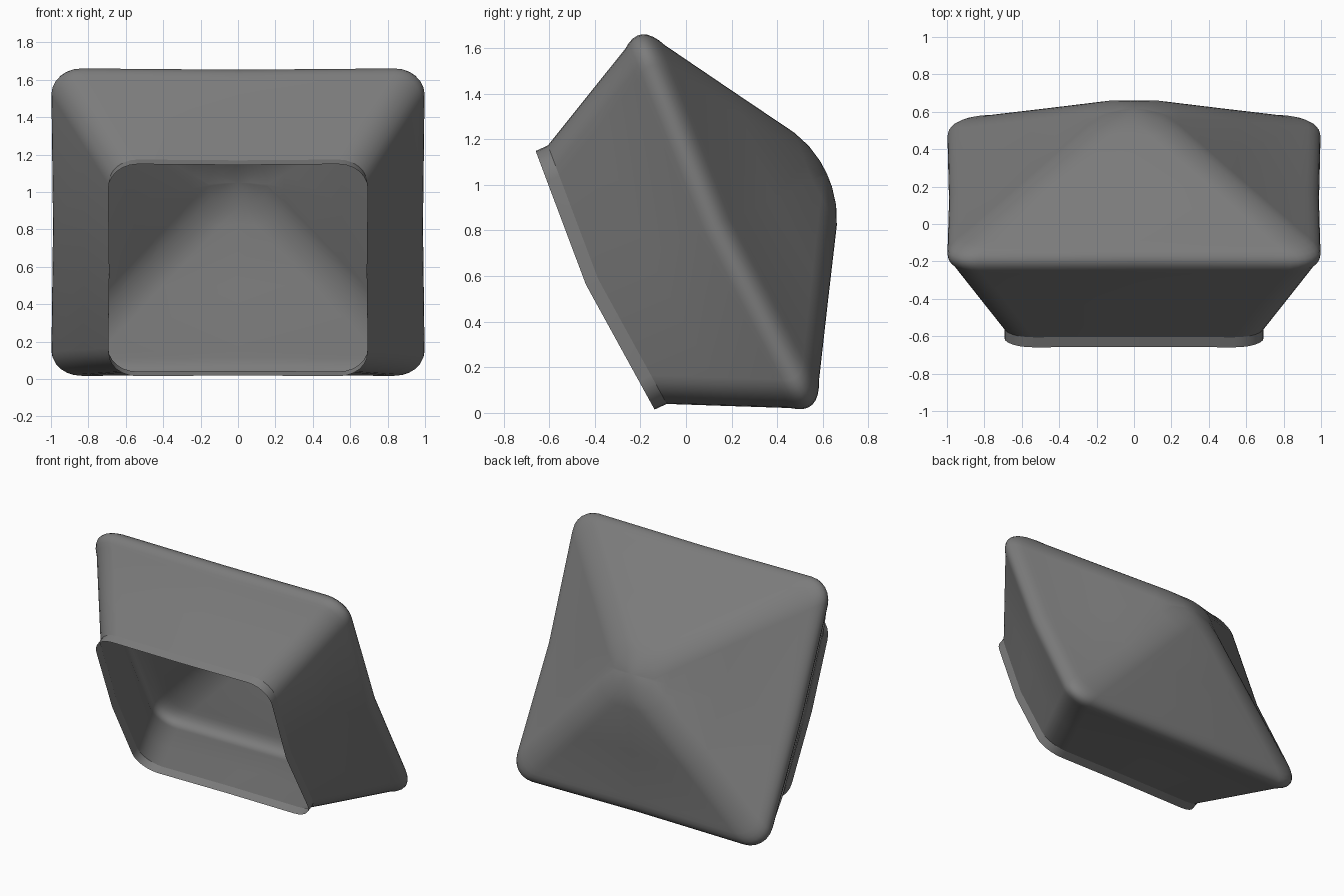
import bpy, bmesh, math
from mathutils import Vector

cube = bpy.data.objects.get("Cube")
if cube:
    bpy.data.objects.remove(cube)

grey = bpy.data.materials.new("mid grey")
grey.use_nodes = True
colour = (0.2, 0.2, 0.2, 1)
grey.diffuse_color = colour
grey.node_tree.nodes["Principled BSDF"].inputs["Base Color"].default_value = colour

# Tilted frame: "up" runs along the opening, "back" runs away from it
TILT = math.radians(24.7)
UP = Vector((0, -math.sin(TILT), math.cos(TILT)))
BACK = Vector((0, math.cos(TILT), math.sin(TILT)))
CENTRE, HEIGHT, BULGE, PINCH, ARC = 0.695, 0.9, 0.045, 0.01, 6


def place(x, v, depth):
    return Vector((x, 0, 0)) + UP * (CENTRE + v) + BACK * depth


def section(size, depth):
    """Rounded rectangle with a middle point on each side, bowed on left and right."""
    radius = min(size * 0.95, 0.16)
    flat = size - radius
    points = []
    for quarter in range(4):
        mid = quarter * math.pi / 2
        points.append((size * math.cos(mid), size * math.sin(mid)))
        corner = mid + math.pi / 4
        cx = math.copysign(flat, math.cos(corner))
        cy = math.copysign(flat, math.sin(corner))
        for i in range(ARC + 1):
            a = mid + i / ARC * math.pi / 2
            points.append((cx + radius * math.cos(a), cy + radius * math.sin(a)))
    ring = []
    for x, y in points:
        tx, ty = abs(x) / size, abs(y) / size
        bow = BULGE * min(1, size / 0.7) * (1 - ty)
        x *= 1 - PINCH * (1 - ty)
        y *= HEIGHT * (1 - PINCH * (1 - tx))
        ring.append(place(x, y, depth - bow))
    return ring


def loft(name, profile, tip=None):
    bm = bmesh.new()
    rings = [[bm.verts.new(p) for p in section(*step)] for step in profile]
    count = len(rings[0])
    for a, b in zip(rings, rings[1:]):
        for i in range(count):
            j = (i + 1) % count
            bm.faces.new((a[i], b[i], b[j], a[j]))
    if tip is not None:
        peak = bm.verts.new(place(0, 0, tip))
        for i in range(count):
            bm.faces.new((rings[-1][i], peak, rings[-1][(i + 1) % count]))
    for face in bm.faces:
        face.smooth = True
    mesh = bpy.data.meshes.new(name)
    bm.to_mesh(mesh)
    bm.free()
    mesh.materials.append(grey)
    bpy.context.collection.objects.link(bpy.data.objects.new(name, mesh))


# Rounded shoulder between the front walls and the back pyramid
start, bend, end = Vector((0.965, 0.425)), Vector((1.057, 0.53)), Vector((0.9, 0.59))
shoulder = []
for i in range(9):
    t = i / 8
    shoulder.append(tuple(start * (1 - t) ** 2 + bend * 2 * t * (1 - t) + end * t * t))

# Short collar round the opening
loft("opening_rim", [(0.695, -0.119), (0.695, -0.06)])

# Hollow body, flaring out and closing to a soft point behind
loft("shell", [(0.695, -0.06), (0.83, 0.182)] + shoulder
     + [(0.56, 0.775), (0.25, 0.945), (0.16, 0.979), (0.07, 0.996)], tip=1.0)
